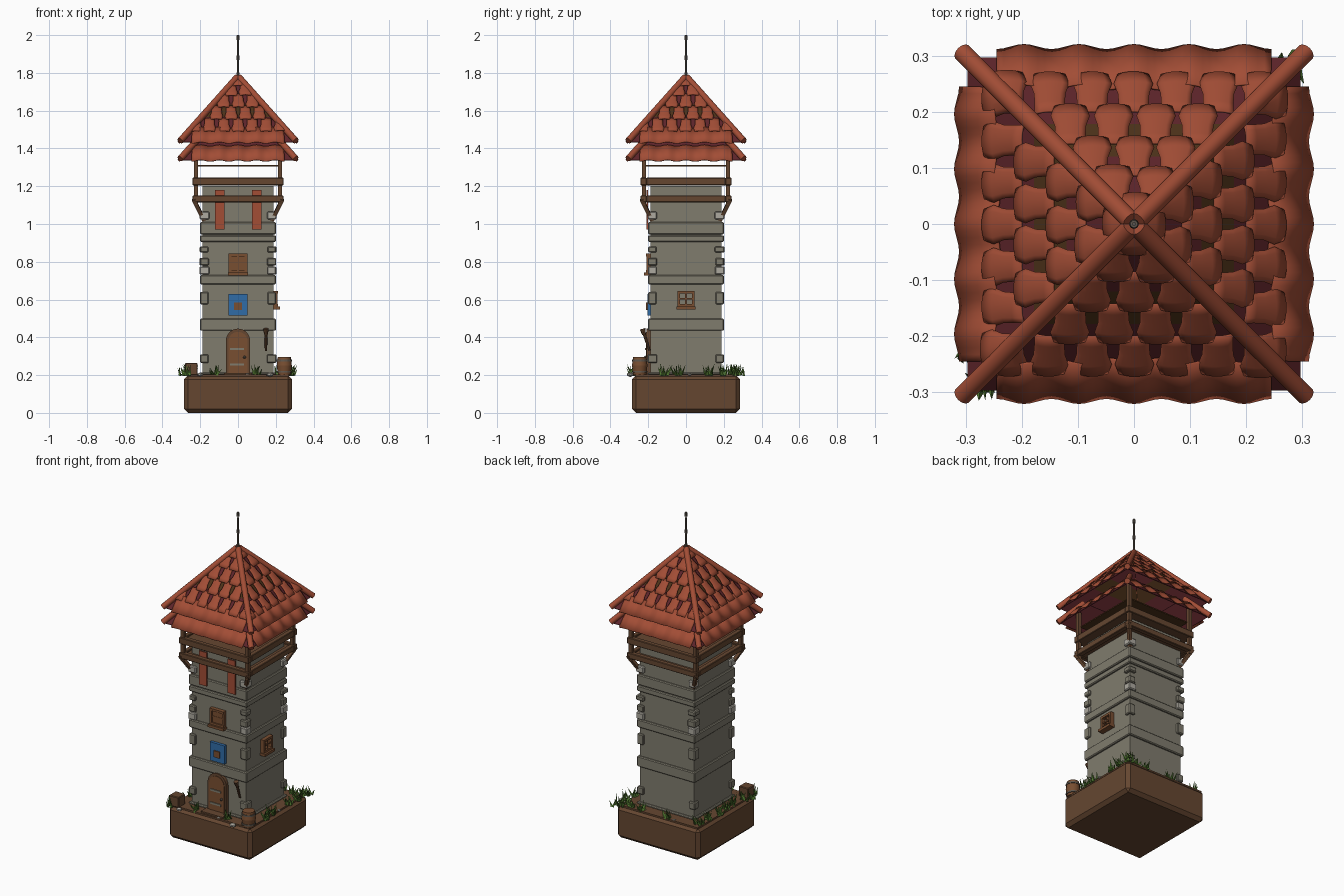
import bpy, bmesh, math, random
from mathutils import Vector, Matrix

random.seed(4)
if "Cube" in bpy.data.objects:
    bpy.data.objects.remove(bpy.data.objects["Cube"])


def material(name, *rgb):
    m = bpy.data.materials.new(name)
    m.use_nodes = True
    m.diffuse_color = (*rgb, 1)
    m.node_tree.nodes["Principled BSDF"].inputs["Base Color"].default_value = (*rgb, 1)
    return m


stone = material("stone", .215, .2, .155)
pale = material("pale stone", .42, .40, .35)
wood = material("wood", .19, .077, .031)
dark = material("dark boards", .075, .032, .01)
earth = material("brown earth and timber", .13, .062, .03)
tile = material("roof tile", .36, .074, .036)
maroon = material("maroon lining", .11, .018, .023)
blue = material("blue paint", .03, .15, .39)
green = material("grass green", .085, .19, .03)
iron = material("iron", .12, .1, .08)


def finish(name, bm, *mats, smooth=False, bevel=0, thick=0):
    me = bpy.data.meshes.new(name)
    bmesh.ops.recalc_face_normals(bm, faces=bm.faces)
    bm.to_mesh(me)
    bm.free()
    ob = bpy.data.objects.new(name, me)
    bpy.context.collection.objects.link(ob)
    for m in mats:
        me.materials.append(m)
    if thick:
        mod = ob.modifiers.new("Thickness", 'SOLIDIFY')
        mod.thickness = thick
    if bevel:
        mod = ob.modifiers.new("Bevel", 'BEVEL')
        mod.width = bevel
        mod.segments = 1
    if smooth:
        bpy.ops.object.select_all(action='DESELECT')
        ob.select_set(True)
        bpy.context.view_layer.objects.active = ob
        bpy.ops.object.shade_smooth_by_angle(angle=math.radians(40))
    return ob


def box(bm, lo, hi):
    lo, hi = Vector(lo), Vector(hi)
    mat = Matrix.Translation((lo + hi) / 2) @ Matrix.Diagonal((*(hi - lo), 1))
    bmesh.ops.create_cube(bm, size=1, matrix=mat)


def rod(bm, a, b, r1, r2=None, n=8):
    a, b = Vector(a), Vector(b)
    rot = (b - a).to_track_quat('Z', 'Y').to_matrix().to_4x4()
    bmesh.ops.create_cone(bm, segments=n, cap_ends=True, radius1=r1, radius2=r1 if r2 is None else r2,
                          depth=(b - a).length, matrix=Matrix.Translation((a + b) / 2) @ rot)


def boxes(name, mat, items, **kw):
    bm = bmesh.new()
    for lo, hi in items:
        box(bm, lo, hi)
    return finish(name, bm, mat, **kw)


def block(r, z0, z1):
    return (-r, -r, z0), (r, r, z1)


def ring(r, w, z0, z1):
    """Four bars around a square"""
    for s in (-1, 1):
        a, b = sorted((s * r, s * (r - w)))
        yield (-r, a, z0), (r, b, z1)
        yield (a, -r + w, z0), (b, r - w, z1)


corners = [(sx, sy) for sx in (-1, 1) for sy in (-1, 1)]

# Ground block and tower walls
boxes("ground_block", earth, [block(.285, 0, .198)], bevel=.02)
boxes("ground_top", earth, [block(.27, .19, .203)])
boxes("tower_wall", stone, [block(.187, .2, 1.2)])
boxes("stone_bands", stone, [block(.2, a, b) for a, b in
      ((.2, .215), (.435, .5), (.68, .73), (.905, .94), (.945, 1.01))], bevel=.005)

# Corner stones, plain and pale
for name, mat, levels in (("corner_stones", stone, ((.265, .31), (.575, .64), (.78, .82), (.85, .88))),
                          ("pale_corner_stones", pale, ((.732, .775), (1.025, 1.065)))):
    items = []
    for sx, sy in corners:
        for z0, z1 in levels:
            w = random.uniform(.021, .027)
            x, y = sx * .178, sy * .178
            items.append(((x - w, y - w, z0), (x + w, y + w, z1)))
    boxes(name, mat, items, bevel=.005)

# Balcony: floor, rails, posts and braces
boxes("balcony_floor", earth, [block(.225, 1.12, 1.14), block(.225, 1.205, 1.235)])
boxes("balcony_rails", earth, [*ring(.24, .03, 1.115, 1.15), *ring(.24, .03, 1.205, 1.245)], bevel=.003)
boxes("balcony_posts", earth, [((sx * .222 - .011, sy * .222 - .011, 1.1), (sx * .222 + .011, sy * .222 + .011, 1.4))
                               for sx, sy in corners])
boxes("ceiling_board", dark, [block(.215, 1.305, 1.312)])
bm = bmesh.new()
for sx, sy in corners:
    rod(bm, (sx * .18, sy * .18, 1.02), (sx * .235, sy * .235, 1.13), .014, n=4)
finish("balcony_braces", bm, earth)

# Roof lining: upper pyramid and lower skirt
APEX, SLOPE, DROP = 1.775, 1.12, .095


def roof_z(r):
    return APEX - SLOPE * r


bm = bmesh.new()
levels = (.297, .178, .12, .002)
for r0, r1, drop in [(a, b, 0) for a, b in zip(levels, levels[1:])] + [(.297, .19, DROP)]:
    loops = [[bm.verts.new((x * r, y * r, roof_z(r) - drop - .008)) for x, y in ((-1, -1), (1, -1), (1, 1), (-1, 1))]
             for r in (r0, r1)]
    for i in range(4):
        j = (i + 1) % 4
        f = bm.faces.new((loops[0][i], loops[0][j], loops[1][j], loops[1][i]))
        f.material_index = 1 if r0 == levels[1] else 0
finish("roof_lining", bm, maroon, dark, thick=.004)


# Roof tiles laid on four slopes
def sheet(bm, side, rows, cols, point):
    """Grid laid on one slope and clipped at the hips; point gives (along, radius, lift, drop)"""
    rot = Matrix.Rotation(side * math.pi / 2, 3, 'Z')
    k = math.hypot(1, SLOPE)
    grid = []
    for i in range(rows + 1):
        line = []
        for j in range(cols + 1):
            u, r, lift, drop = point(i / rows, j / cols)
            u = max(-r, min(r, u))
            p = Vector((u, -r - lift * SLOPE / k, roof_z(r) - drop + lift / k))
            line.append(bm.verts.new(rot @ p))
        grid.append(line)
    for i in range(rows):
        for j in range(cols):
            bm.faces.new((grid[i][j], grid[i][j + 1], grid[i + 1][j + 1], grid[i + 1][j]))


WIDTHS = (.027, .027, .028, .035, .028)
bm = bmesh.new()
for side in range(4):
    for k, r in enumerate((.26, .203, .146, .092, .045)):
        for c in range(-4, 5):
            mid = c * .075 + (k % 2) * .0375
            if abs(mid) > r - .03:
                continue
            turn = random.uniform(-.003, .003)

            def barrel(t, s):
                a = 2 * s - 1
                return (mid + a * WIDTHS[round(t * 4)] + turn * t, max(r - .065 * (1 - t), .008),
                        .003 + .007 * t + .006 * (1 - a * a), 0)
            sheet(bm, side, 4, 6, barrel)
finish("roof_tiles", bm, tile, smooth=True, thick=.004)

bm = bmesh.new()
for side in range(4):
    for drop in (0, DROP):
        sheet(bm, side, 2, 40, lambda t, s: (-.245 + .49 * s, .24 + .071 * t,
                                            .007 + .006 * math.cos(s * math.tau * 5 + math.pi), drop))
finish("eave_tiles", bm, tile, smooth=True, thick=.004)

# Hip tubes and mast
bm = bmesh.new()
for sx, sy in corners:
    for r0, r1, drop in ((.005, .306, 0), (.2, .306, DROP)):
        rod(bm, (sx * r0, sy * r0, roof_z(r0) - drop + .008), (sx * r1, sy * r1, roof_z(r1) - drop + .008), .017, n=12)
finish("hip_tubes", bm, tile, smooth=True)
bm = bmesh.new()
rod(bm, (0, 0, 1.76), (0, 0, 2), .006, .004)
for z in (1.79, 1.88, 1.985):
    rod(bm, (0, 0, z - .012), (0, 0, z + .012), .009, .007)
finish("roof_mast", bm, iron, smooth=True)


# Arched door with hinges, knob and step
def arch(name, mat, w, spring, depth):
    bm = bmesh.new()
    pts = [(-w, .203), (w, .203)] + [(w * math.cos(a * math.pi / 12), spring + w * math.sin(a * math.pi / 12))
                                     for a in range(13)]
    f = bm.faces.new([bm.verts.new((x, -.18, z)) for x, z in pts])
    out = bmesh.ops.extrude_face_region(bm, geom=[f])["geom"]
    bmesh.ops.translate(bm, vec=(0, -depth, 0), verts=[v for v in out if isinstance(v, bmesh.types.BMVert)])
    finish(name, bm, mat)


arch("door_frame", earth, .064, .382, .028)
arch("door", wood, .051, .378, .031)
boxes("door_hinges", stone, [((-.042, -.216, z), (.032, -.209, z + .012)) for z in (.25, .332)])
bm = bmesh.new()
bmesh.ops.create_icosphere(bm, subdivisions=2, radius=.008, matrix=Matrix.Translation((.035, -.214, .295)))
finish("door_knob", bm, iron)
boxes("door_step", earth, [((-.075, -.26, .2), (.075, -.19, .212))])


# Windows, made facing front and turned about the tower
def window(name, z0, z1, w, turn, panel):
    mid = (z0 + z1) / 2
    bars = [((s * w - .007, -.21, z0), (s * w + .007, -.18, z1)) for s in (-1, 1)]
    bars += [((-w - .007, -.211, z - .007), (w + .007, -.18, z + .007)) for z in (z0, z1)]
    bars += [((-.004, -.205, z0), (.004, -.18, z1)), ((-w, -.205, mid - .004), (w, -.18, mid + .004)),
             ((-w - .012, -.222, z0 - .022), (w + .012, -.18, z0 - .006))]
    parts = [boxes(name + "_frame", wood, bars)]
    if panel:
        parts.append(boxes(name + "_shutter", wood, [((-w, -.203, z0), (w, -.18, z1))]))
    for ob in parts:
        ob.rotation_euler.z = turn


window("front_window", .75, .836, .042, 0, True)
window("side_window", .57, .639, .038, math.pi / 2, False)

# Banners, painted board and torch
boxes("banners", tile, [((x - .026, -.208, .97), (x + .026, -.2, 1.18)) for x in (-.097, .099)])
boxes("blue_board", blue, [((-.05, -.205, .515), (.05, -.18, .63))])
boxes("board_emblem", wood, [((-.02, -.212, .545), (.02, -.2, .585))])
bm = bmesh.new()
rod(bm, (.148, -.193, .33), (.148, -.225, .43), .006, .009)
rod(bm, (.148, -.222, .415), (.148, -.23, .445), .01, .015)
finish("wall_torch", bm, earth)

# Barrel, crate and pebbles
bm = bmesh.new()
for a, b, ra, rb in ((.2, .25, .034, .041), (.25, .296, .041, .035)):
    rod(bm, (.245, -.245, a), (.245, -.245, b), ra, rb, 14)
finish("barrel", bm, wood, smooth=True)
bm = bmesh.new()
for z in (.218, .277):
    rod(bm, (.245, -.245, z - .005), (.245, -.245, z + .005), .041, n=14)
finish("barrel_hoops", bm, iron)
boxes("crate", earth, [((-.28, -.28, .2), (-.214, -.214, .265))], bevel=.004)
bm = bmesh.new()
for x, y, r in ((.17, -.295, .022), (-.2, -.295, .018), (.05, -.26, .012), (.27, .02, .012), (-.1, .26, .012)):
    bmesh.ops.create_icosphere(bm, subdivisions=1, radius=r,
                               matrix=Matrix.Translation((x, y, .203)) @ Matrix.Diagonal((1, .9, .6, 1)))
finish("pebbles", bm, pale)

# Grass clumps around the edge
bm = bmesh.new()
spots = [(-.27, -.18), (-.13, -.25), (-.25, -.1), (.1, -.24), (.27, -.12), (.26, .26), (.27, .2), (.26, -.04),
         (-.25, .22), (-.26, .05), (-.25, -.03), (-.25, .14), (.13, .26), (-.27, -.28), (-.05, .25), (.28, .29),
         (-.29, -.24), (.27, .12), (.2, .25)]
for x, y in spots:
    for i in range(10):
        a = random.uniform(0, math.tau)
        base = Vector((x + random.uniform(-.02, .02), y + random.uniform(-.02, .02), .198))
        lean = random.uniform(.008, .035)
        rod(bm, base, base + Vector((math.cos(a) * lean, math.sin(a) * lean, random.uniform(.035, .065))), .008, 0, 3)
finish("grass", bm, green)
